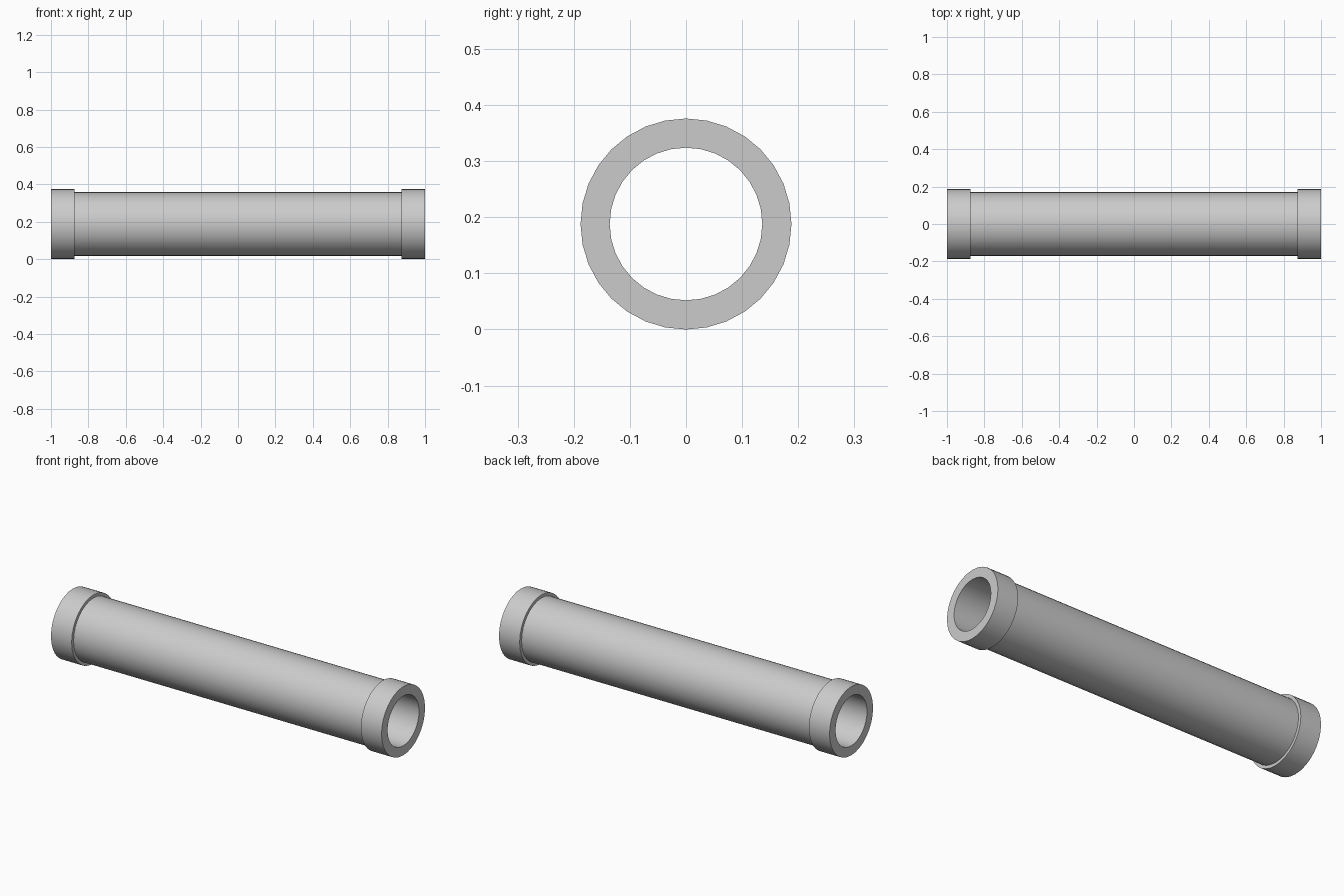
import bpy, bmesh
from math import cos, sin, tau, radians

if "Cube" in bpy.data.objects:
    bpy.data.objects.remove(bpy.data.objects["Cube"])

SIDES = 32
R_COLLAR, R_PIPE, R_BORE = 0.188, 0.171, 0.136
COLLAR_X = 0.875

# Closed wall profile (x, radius), revolved around the x axis
half = [(COLLAR_X, R_PIPE), (COLLAR_X, R_COLLAR), (1, R_COLLAR), (1, R_BORE)]
profile = half + [(-x, r) for x, r in reversed(half)]

bm = bmesh.new()
rings = []
for i in range(SIDES):
    a = tau * i / SIDES
    rings.append([bm.verts.new((x, r * sin(a), R_COLLAR + r * cos(a)))
                  for x, r in profile])
n = len(profile)
for i in range(SIDES):
    a, b = rings[i], rings[(i + 1) % SIDES]
    for j in range(n):
        k = (j + 1) % n
        bm.faces.new((a[j], a[k], b[k], b[j]))
bmesh.ops.recalc_face_normals(bm, faces=bm.faces)

# Hollow pipe with a raised collar at each end
mesh = bpy.data.meshes.new("collared_pipe")
bm.to_mesh(mesh)
bm.free()
pipe = bpy.data.objects.new("collared_pipe", mesh)
bpy.context.collection.objects.link(pipe)
bpy.context.view_layer.objects.active = pipe
pipe.select_set(True)
bpy.ops.object.shade_smooth_by_angle(angle=radians(30))
